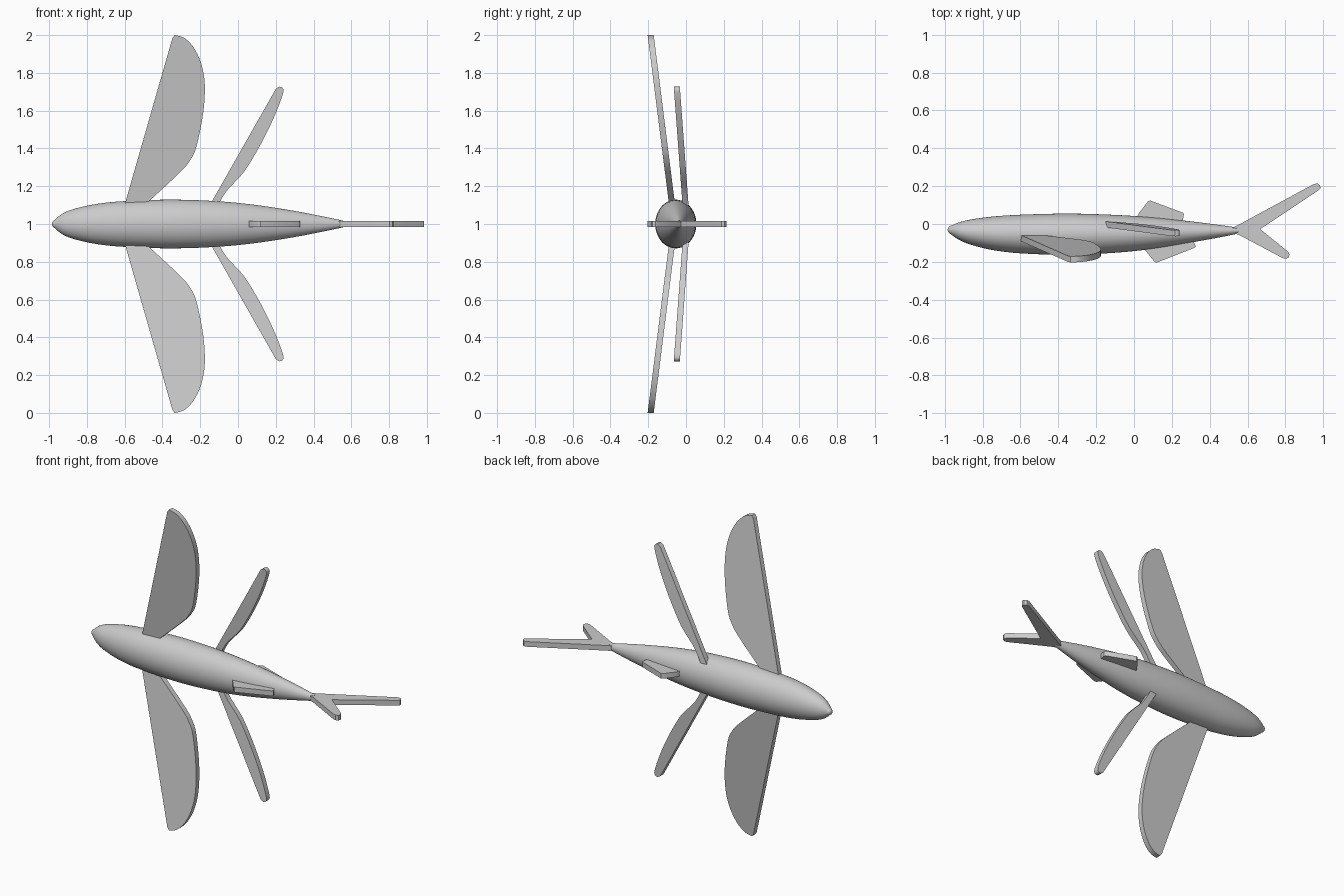
import bpy, bmesh, math

if "Cube" in bpy.data.objects:
    bpy.data.objects.remove(bpy.data.objects["Cube"])

def finish(name, bm):
    bmesh.ops.recalc_face_normals(bm, faces=bm.faces[:])
    me = bpy.data.meshes.new(name)
    bm.to_mesh(me)
    bm.free()
    ob = bpy.data.objects.new(name, me)
    bpy.context.collection.objects.link(ob)
    bpy.ops.object.select_all(action='DESELECT')
    ob.select_set(True)
    bpy.context.view_layer.objects.active = ob
    bpy.ops.object.shade_smooth_by_angle(angle=math.radians(35))
    return ob

def spline(keys, steps):
    """Catmull-Rom through the key tuples."""
    pts = [keys[0]] + list(keys) + [keys[-1]]
    out = []
    for i in range(1, len(pts) - 2):
        p0, p1, p2, p3 = pts[i - 1:i + 3]
        for s in range(steps):
            t = s / steps
            out.append(tuple(0.5 * (2 * b + (c - a) * t + (2 * a - 5 * b + 4 * c - d) * t * t
                                    + (3 * b - a - 3 * c + d) * t ** 3)
                             for a, b, c, d in zip(p0, p1, p2, p3)))
    return out + [tuple(keys[-1])]

def plate(name, outline, to_a, to_b):
    """Flat slab between two mappings of the same outline."""
    bm = bmesh.new()
    a = [bm.verts.new(to_a(*p)) for p in outline]
    b = [bm.verts.new(to_b(*p)) for p in outline]
    bm.faces.new(a)
    bm.faces.new(b[::-1])
    n = len(outline)
    for i in range(n):
        j = (i + 1) % n
        bm.faces.new((a[i], b[i], b[j], a[j]))
    return finish(name, bm)

# Body: lofted ellipses (x, centre y, half height y, half width z)
keys = [(-0.972, -0.032, 0.018, 0.02), (-0.955, -0.034, 0.03, 0.036), (-0.92, -0.038, 0.048, 0.06),
        (-0.86, -0.043, 0.067, 0.082), (-0.75, -0.049, 0.088, 0.106), (-0.6, -0.053, 0.102, 0.121),
        (-0.35, -0.054, 0.109, 0.129), (-0.1, -0.052, 0.100, 0.120), (0.1, -0.048, 0.083, 0.100),
        (0.3, -0.042, 0.056, 0.069), (0.45, -0.038, 0.033, 0.040), (0.555, -0.035, 0.015, 0.018)]
bm = bmesh.new()
N = 48
rings = [[bm.verts.new((x, y + ry * math.cos(2 * math.pi * k / N), 1 + rz * math.sin(2 * math.pi * k / N)))
          for k in range(N)] for x, y, ry, rz in spline(keys, 4)]
for r, s in zip(rings, rings[1:]):
    for k in range(N):
        bm.faces.new((r[k], r[(k + 1) % N], s[(k + 1) % N], s[k]))
bm.faces.new(rings[0])
bm.faces.new(rings[-1])
finish("body", bm)

# Snout
bm = bmesh.new()
bmesh.ops.create_uvsphere(bm, u_segments=20, v_segments=12, radius=0.023)
bmesh.ops.translate(bm, verts=bm.verts[:], vec=(-0.962, -0.031, 1))
finish("snout", bm)

# Paired fins: (x, distance from centre), swept towards the belly with distance
T = 0.016
wing = [(-0.605, 0.09), (-0.598, 0.11), (-0.347, 0.985)] + spline(
    [(-0.335, 1.0), (-0.285, 0.985), (-0.235, 0.935), (-0.195, 0.85), (-0.176, 0.74), (-0.184, 0.59),
     (-0.22, 0.41), (-0.255, 0.335), (-0.31, 0.27), (-0.476, 0.116), (-0.5, 0.09)], 4)
pelvic = [(-0.155, 0.09), (0.2, 0.715)] + spline(
    [(0.218, 0.727), (0.236, 0.72), (0.238, 0.69), (0.195, 0.575), (0.13, 0.44), (0.055, 0.31), (0.01, 0.25),
     (-0.06, 0.175), (-0.1, 0.11), (-0.11, 0.09)], 4)
for name, outline, y0, slope in (("wing_fin", wing, -0.061, -0.126), ("pelvic_fin", pelvic, 0.005, -0.074)):
    for side, s in (("left", 1), ("right", -1)):
        plate(f"{name}_{side}", outline,
              lambda x, d: (x, y0 + slope * d - T, 1 + s * d),
              lambda x, d: (x, y0 + slope * d + T, 1 + s * d))

# Fins on the centre plane: (x, y)
flat = {
    "dorsal_fin": [(0.0, 0.0), (0.024, 0.055), (0.074, 0.12), (0.086, 0.124), (0.258, 0.06), (0.264, 0.052),
                   (0.258, 0.02), (0.25, -0.02)],
    "anal_fin": [(0.04, -0.09), (0.058, -0.137), (0.108, -0.2), (0.12, -0.204), (0.32, -0.126), (0.327, -0.117),
                 (0.31, -0.085), (0.28, -0.06)],
    "tail_fin": [(0.52, -0.02), (0.56, 0.0), (0.952, 0.212), (0.97, 0.214), (0.984, 0.203), (0.985, 0.188),
                 (0.975, 0.178), (0.667, -0.027), (0.815, -0.147), (0.822, -0.162), (0.817, -0.178),
                 (0.802, -0.184), (0.785, -0.18), (0.56, -0.06), (0.52, -0.045)],
}
for name, outline in flat.items():
    plate(name, outline, lambda x, y: (x, y, 1 - T), lambda x, y: (x, y, 1 + T))
